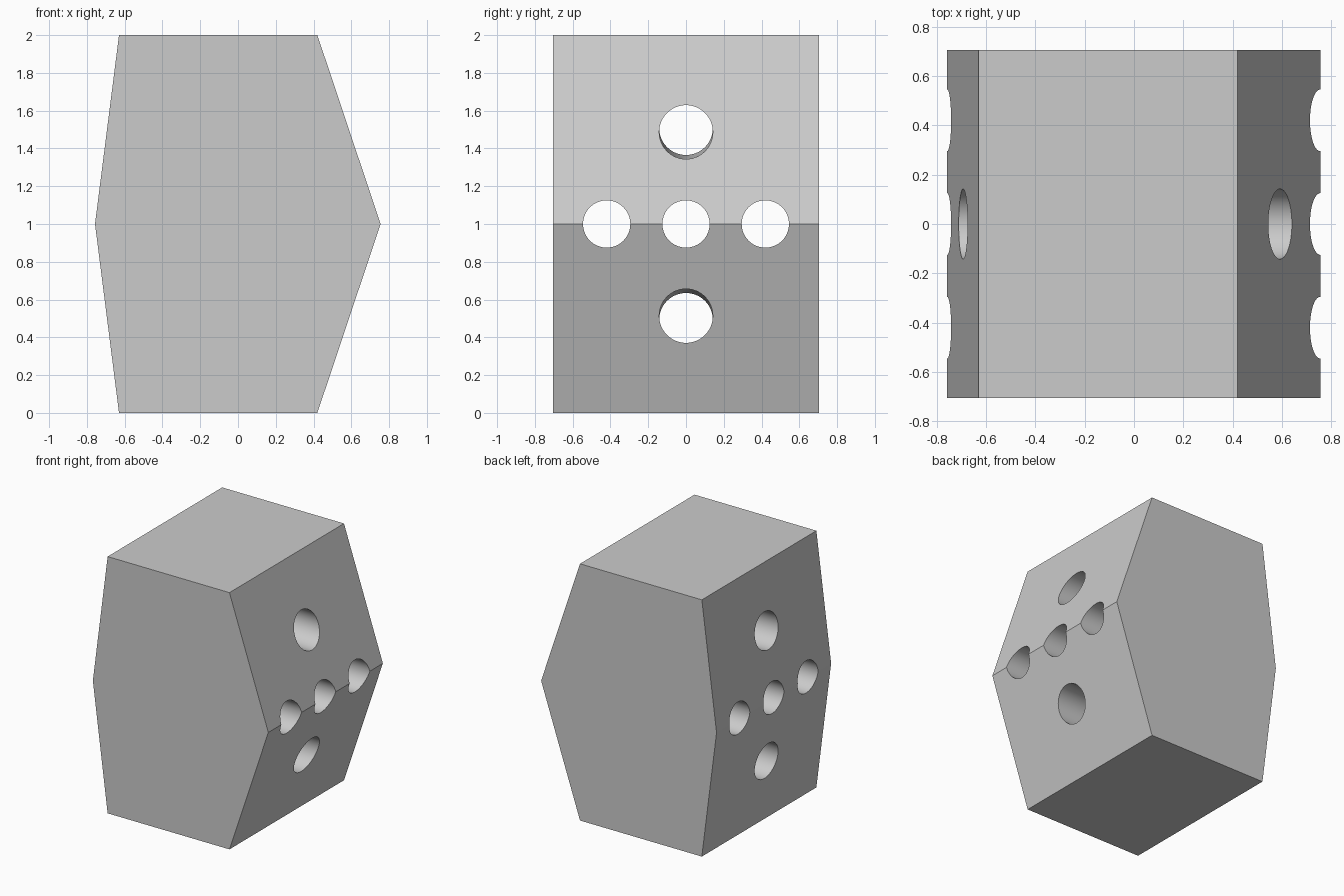
import bpy
import bmesh
from math import pi, atan2, hypot, radians
from mathutils import Matrix, Vector

if "Cube" in bpy.data.objects:
    bpy.data.objects.remove(bpy.data.objects["Cube"], do_unlink=True)

grey = bpy.data.materials.new("plain grey")
grey.use_nodes = True
colour = (0.6, 0.6, 0.6, 1)
grey.diffuse_color = colour
grey.node_tree.nodes["Principled BSDF"].inputs["Base Color"].default_value = colour


def add_object(name, bm):
    mesh = bpy.data.meshes.new(name)
    bmesh.ops.recalc_face_normals(bm, faces=bm.faces)
    bm.to_mesh(mesh)
    bm.free()
    mesh.materials.append(grey)
    obj = bpy.data.objects.new(name, mesh)
    bpy.context.collection.objects.link(obj)
    return obj


# Block: six-sided profile extruded from front to back
half_depth = 0.705
profile = [(-0.63, 0), (0.42, 0), (0.755, 1), (0.42, 2), (-0.63, 2), (-0.757, 1)]
bm = bmesh.new()
face = bm.faces.new([bm.verts.new((x, -half_depth, z)) for x, z in profile])
extruded = bmesh.ops.extrude_face_region(bm, geom=[face])["geom"]
bmesh.ops.translate(bm, vec=(0, 2 * half_depth, 0),
                    verts=[v for v in extruded if isinstance(v, bmesh.types.BMVert)])
block = add_object("block", bm)


# Hole cutters: rods running through the block from side to side
def add_rod(bm, y, z, radius, slope=0):
    place = (Matrix.Translation(Vector((0, y, z)))
             @ Matrix.Rotation(pi / 2 + atan2(slope, 1), 4, "Y"))
    bmesh.ops.create_cone(bm, cap_ends=True, segments=64, radius1=radius,
                          radius2=radius, depth=3, matrix=place)


bm = bmesh.new()
for y in (-0.42, 0, 0.42):
    add_rod(bm, y, 1, 0.125)
for side in (-1, 1):
    add_rod(bm, 0, 1 + side * 0.496, 0.142, side * 0.016)
cutter = add_object("hole_cutter", bm)
cutter.hide_render = True

# Cut the holes, then drop the cutter
cut = block.modifiers.new("holes", "BOOLEAN")
cut.operation = "DIFFERENCE"
cut.solver = "EXACT"
cut.object = cutter
bpy.context.view_layer.objects.active = block
block.select_set(True)
bpy.ops.object.modifier_apply(modifier=cut.name)
bpy.data.objects.remove(cutter, do_unlink=True)

# Smooth hole walls, crisp outer edges
bpy.ops.object.select_all(action="DESELECT")
block.select_set(True)
bpy.ops.object.shade_smooth_by_angle(angle=radians(10))
